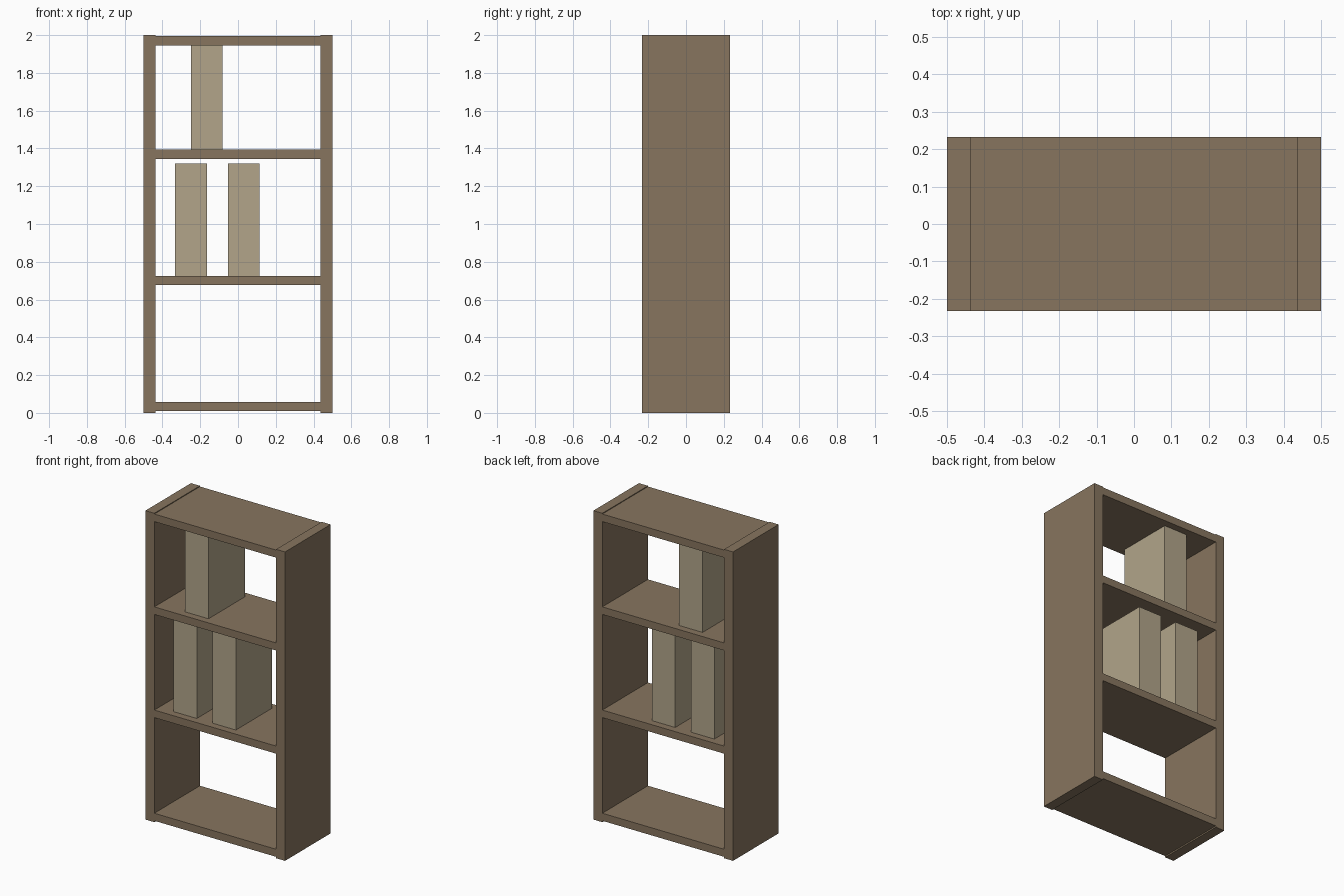
import bpy

if "Cube" in bpy.data.objects:
    bpy.data.objects.remove(bpy.data.objects["Cube"])


def material(name, rgb):
    mat = bpy.data.materials.new(name)
    mat.diffuse_color = (*rgb, 1)
    mat.use_nodes = True
    mat.node_tree.nodes["Principled BSDF"].inputs["Base Color"].default_value = mat.diffuse_color
    return mat


def box(name, x, y, z, mat):
    """Axis-aligned box from (min, max) ranges."""
    bpy.ops.mesh.primitive_cube_add(size=1, location=[(a + b) / 2 for a, b in (x, y, z)])
    ob = bpy.context.object
    ob.name = ob.data.name = name
    ob.scale = [b - a for a, b in (x, y, z)]
    bpy.ops.object.transform_apply(location=False, rotation=False, scale=True)
    ob.data.materials.append(mat)
    return ob


wood = material("wood", (0.243, 0.178, 0.114))
cover = material("book_cover", (0.445, 0.376, 0.254))

HALF_W, INNER, HALF_D, HEIGHT = 0.5, 0.436, 0.233, 2.0
SHELF_T = 0.049
shelf_z = [0.009, 0.677, 1.345, 1.946]
depth = (-HALF_D, HALF_D)

# Upright side panels
box("left_side_panel", (-HALF_W, -INNER), depth, (0, HEIGHT), wood)
box("right_side_panel", (INNER, HALF_W), depth, (0, HEIGHT), wood)

# Horizontal boards
for name, z in zip(("bottom_board", "lower_shelf", "upper_shelf", "top_board"), shelf_z):
    box(name, (-INNER, INNER), depth, (z, z + SHELF_T), wood)

# Books: left edge, shelf index, top height
BOOK_W, BOOK_D = 0.168, 0.186
for i, (x, shelf, top) in enumerate([(-0.333, 1, 1.32), (-0.053, 1, 1.32), (-0.249, 2, shelf_z[3])]):
    box(f"book_{i + 1}", (x, x + BOOK_W), (-BOOK_D, BOOK_D),
        (shelf_z[shelf] + SHELF_T, top), cover)
